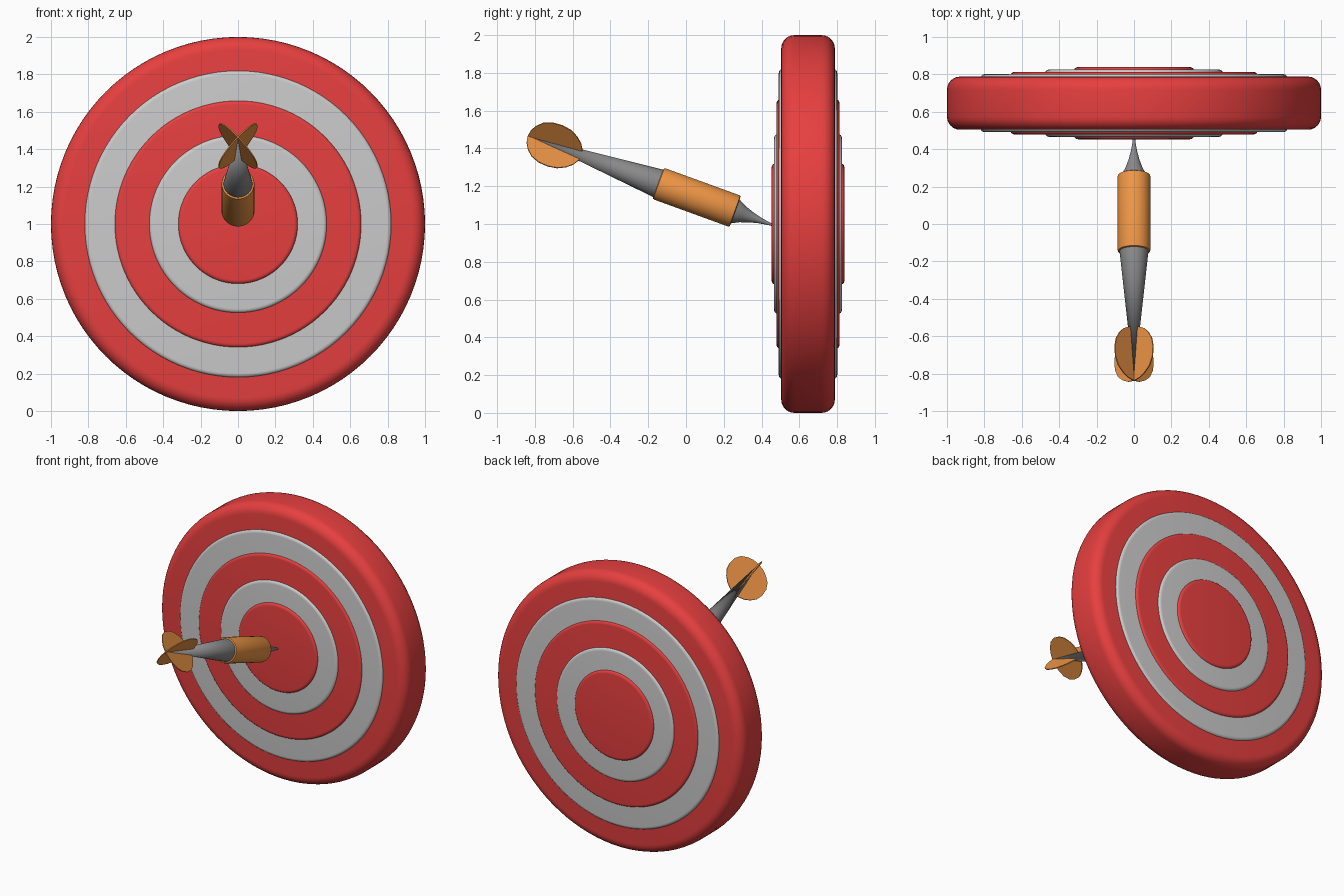
import bpy, bmesh, math
from mathutils import Matrix, Vector

if "Cube" in bpy.data.objects:
    bpy.data.objects.remove(bpy.data.objects["Cube"])


def material(name, rgb):
    m = bpy.data.materials.new(name)
    m.diffuse_color = (*rgb, 1)
    m.use_nodes = True
    m.node_tree.nodes["Principled BSDF"].inputs["Base Color"].default_value = m.diffuse_color
    return m


RED = material("red", (0.8, 0.05, 0.05))
ORANGE = material("orange", (0.85, 0.3, 0.06))
DARK = material("dark_grey", (0.25, 0.25, 0.25))


def add_object(name, bm, matrix, mat=None, angle=40):
    bmesh.ops.recalc_face_normals(bm, faces=bm.faces)
    me = bpy.data.meshes.new(name)
    bm.to_mesh(me)
    bm.free()
    ob = bpy.data.objects.new(name, me)
    bpy.context.collection.objects.link(ob)
    ob.matrix_world = matrix
    if mat:
        me.materials.append(mat)
    bpy.ops.object.select_all(action='DESELECT')
    ob.select_set(True)
    bpy.context.view_layer.objects.active = ob
    bpy.ops.object.shade_smooth_by_angle(angle=math.radians(angle))
    return ob


def lathe(name, profile, matrix, mat=None, steps=48):
    """Spin (radius, height) points around local z; ends lie on the axis."""
    bm = bmesh.new()
    vs = [bm.verts.new((r, 0, h)) for r, h in profile]
    es = [bm.edges.new(p) for p in zip(vs, vs[1:])]
    bmesh.ops.spin(bm, geom=vs + es, cent=(0, 0, 0), axis=(0, 0, 1),
                   angle=math.tau, steps=steps, use_merge=True)
    bmesh.ops.remove_doubles(bm, verts=bm.verts, dist=1e-5)
    return add_object(name, bm, matrix, mat)


def disc_profile(radius, half, bevel_r, bevel_h, n=6):
    top = []
    for i in range(n + 1):
        a = math.pi / 2 * i / n
        top.append((radius - bevel_r + bevel_r * math.cos(a),
                    half - bevel_h + bevel_h * math.sin(a)))
    top.append((0, half))
    return [(r, -h) for r, h in reversed(top)] + top


# target board: stacked rounded discs, each a little thicker than the last
board = Matrix.Translation((0, 0.646, 1)) @ Matrix.Rotation(-math.pi / 2, 4, 'X')
discs = [("outer_disc", 1.0, 0.142, 0.07, 0.07, RED),
         ("outer_grey_ring", 0.82, 0.155, 0.022, 0.018, None),
         ("middle_red_ring", 0.66, 0.167, 0.022, 0.018, RED),
         ("inner_grey_ring", 0.475, 0.18, 0.022, 0.018, None),
         ("bullseye", 0.32, 0.193, 0.022, 0.018, RED)]
for name, r, half, br, bh, mat in discs:
    lathe(name, disc_profile(r, half, br, bh), board, mat, 96)

# dart: local z runs along the shaft toward the board, tilted 20 degrees down
dart = Matrix.Translation((0, -0.147, 1.215)) @ Matrix.Rotation(math.radians(-110), 4, 'X')
lathe("dart_barrel", [(0, 0), (0.08, 0), (0.086, 0.003), (0.088, 0.01), (0.088, 0.424),
                      (0.086, 0.431), (0.08, 0.434), (0, 0.434)], dart, ORANGE)
lathe("dart_shaft", [(0, -0.737), (0.077, 0), (0.077, 0.02), (0, 0.02)], dart, DARK)
lathe("dart_point", [(0, 0.42), (0.069, 0.42), (0.067, 0.434), (0.046, 0.475), (0.03, 0.52),
                     (0.018, 0.565), (0.01, 0.61), (0.005, 0.65), (0, 0.69)], dart, DARK)

# flights: four thin rounded fins in an X
outline = [(0, -0.735), (0.046, -0.729), (0.088, -0.71), (0.126, -0.68), (0.149, -0.635),
           (0.154, -0.58), (0.143, -0.53), (0.115, -0.488), (0.08, -0.457),
           (0.04, -0.438), (0, -0.43)]
T = 0.006
for i, deg in enumerate((48, 132, 228, 312)):
    bm = bmesh.new()
    face = bm.faces.new([bm.verts.new((r, -T / 2, s)) for r, s in outline])
    ext = bmesh.ops.extrude_face_region(bm, geom=[face], use_keep_orig=True)
    moved = [g for g in ext["geom"] if isinstance(g, bmesh.types.BMVert)]
    bmesh.ops.translate(bm, verts=moved, vec=Vector((0, T, 0)))
    add_object(f"dart_flight_{i + 1}", bm,
               dart @ Matrix.Rotation(math.radians(deg), 4, 'Z'), ORANGE)
